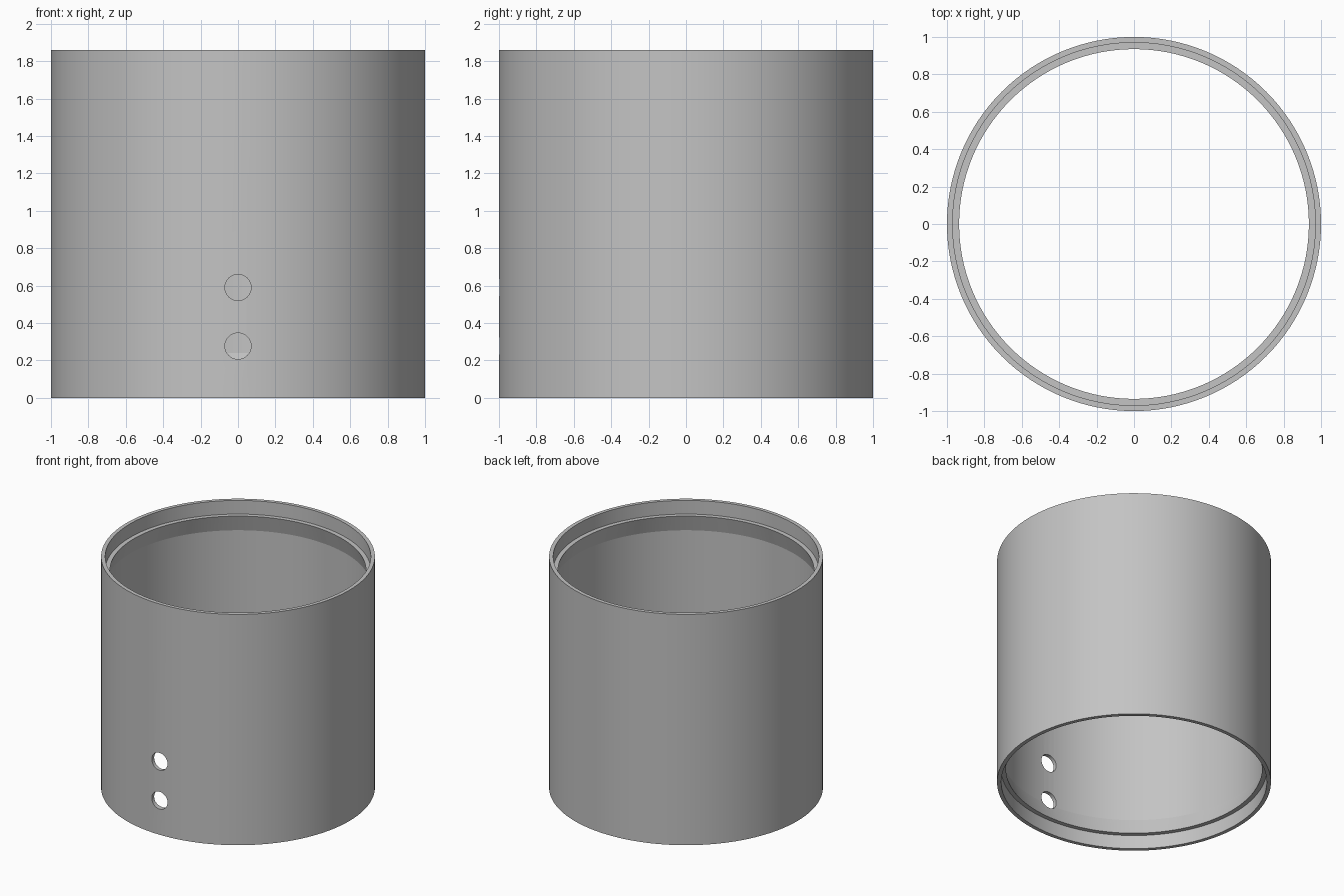
import bpy, bmesh, math

cube = bpy.data.objects.get("Cube")
if cube:
    bpy.data.objects.remove(cube, do_unlink=True)

SEGMENTS = 128
HEIGHT = 1.86
OUTER, BORE, LIP = 1.0, 0.97, 0.935
RECESS, TAPER = 0.11, 0.24

# Plain grey finish
grey = bpy.data.materials.new("plain_grey")
grey.use_nodes = True
colour = (0.55, 0.55, 0.55, 1)
grey.diffuse_color = colour
grey.node_tree.nodes["Principled BSDF"].inputs["Base Color"].default_value = colour

# Wall section: recessed rims with a lip that tapers back into the bore
lower = [(OUTER, 0), (BORE, 0), (BORE, RECESS), (LIP, RECESS), (BORE, TAPER)]
section = lower + [(r, HEIGHT - z) for r, z in reversed(lower)]

# Sleeve: sweep the closed section around the axis
bm = bmesh.new()
rings = []
for i in range(SEGMENTS):
    a = math.tau * i / SEGMENTS
    rings.append([bm.verts.new((r * math.cos(a), r * math.sin(a), z)) for r, z in section])
for i, ring in enumerate(rings):
    following = rings[(i + 1) % SEGMENTS]
    for j in range(len(section)):
        k = (j + 1) % len(section)
        bm.faces.new((ring[j], ring[k], following[k], following[j]))
bmesh.ops.recalc_face_normals(bm, faces=bm.faces)
mesh = bpy.data.meshes.new("sleeve")
bm.to_mesh(mesh)
bm.free()
mesh.materials.append(grey)
sleeve = bpy.data.objects.new("sleeve", mesh)
bpy.context.collection.objects.link(sleeve)

# Two round holes through the front wall
for name, z in (("lower_hole_cutter", 0.277), ("upper_hole_cutter", 0.59)):
    bpy.ops.mesh.primitive_cylinder_add(vertices=48, radius=0.07, depth=0.4,
                                        location=(0, -1, z), rotation=(math.pi / 2, 0, 0))
    cutter = bpy.context.object
    cutter.name = name
    cutter.data.materials.append(grey)
    cutter.hide_render = True
    cut = sleeve.modifiers.new(name, "BOOLEAN")
    cut.operation = "DIFFERENCE"
    cut.solver = "EXACT"
    cut.object = cutter
    bpy.ops.object.select_all(action="DESELECT")
    sleeve.select_set(True)
    bpy.context.view_layer.objects.active = sleeve
    bpy.ops.object.modifier_apply(modifier=cut.name)
    bpy.data.objects.remove(cutter, do_unlink=True)

bpy.ops.object.shade_smooth_by_angle(angle=math.radians(12))
